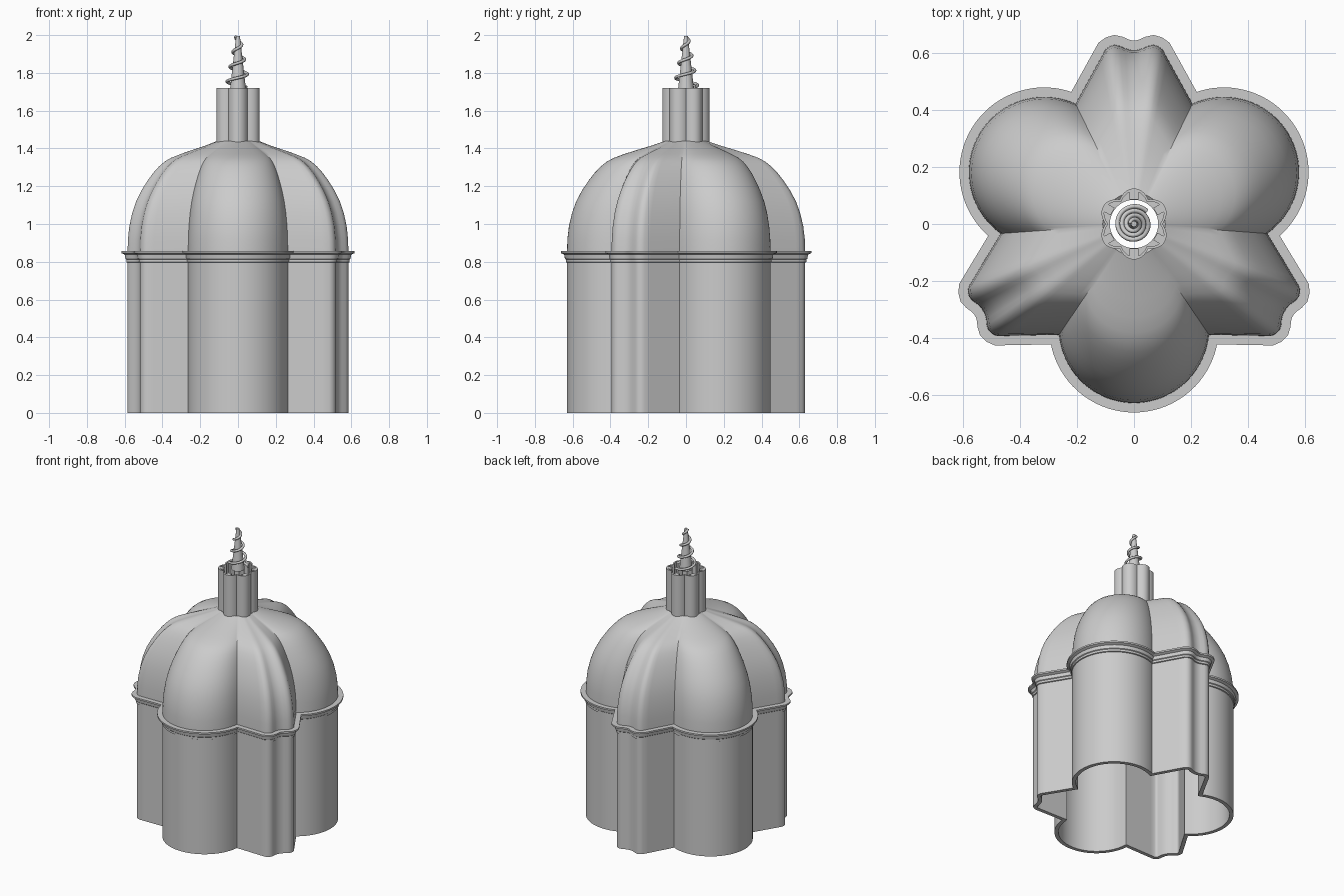
import bpy
from math import sin, cos, pi, radians, atan2, hypot

if "Cube" in bpy.data.objects:
    bpy.data.objects.remove(bpy.data.objects["Cube"], do_unlink=True)

stone = bpy.data.materials.new("pale_grey")
stone.use_nodes = True
GREY = (0.6, 0.6, 0.6, 1)
stone.diffuse_color = GREY
stone.node_tree.nodes["Principled BSDF"].inputs["Base Color"].default_value = GREY


def finish(obj, angle=32):
    obj.data.materials.append(stone)
    bpy.ops.object.select_all(action='DESELECT')
    obj.select_set(True)
    bpy.context.view_layer.objects.active = obj
    bpy.ops.object.shade_smooth_by_angle(angle=radians(angle))
    return obj


def loft(name, rings, closed=True, capped=False):
    """Skin a stack of equal rings; closed joins the last ring to the first."""
    n, m = len(rings[0]), len(rings)
    verts = [p for ring in rings for p in ring]
    faces = []
    for j in range(m if closed else m - 1):
        a, b = j * n, (j + 1) % m * n
        faces += [(a + i, a + (i + 1) % n, b + (i + 1) % n, b + i) for i in range(n)]
    if capped:
        faces += [tuple(reversed(range(n))), tuple(range((m - 1) * n, m * n))]
    mesh = bpy.data.meshes.new(name)
    mesh.from_pydata(verts, [], faces)
    obj = bpy.data.objects.new(name, mesh)
    bpy.context.collection.objects.link(obj)
    return finish(obj)


def lift(plan, z):
    return [(x, y, z) for x, y in plan]


def offset(plan, d):
    """Move a counter-clockwise outline outward by d with mitred corners."""
    out = []
    for i, (x, y) in enumerate(plan):
        (px, py), (qx, qy) = plan[i - 1], plan[(i + 1) % len(plan)]
        la, lb = hypot(x - px, y - py), hypot(qx - x, qy - y)
        ax, ay = (y - py) / la, (px - x) / la
        bx, by = (qy - y) / lb, (x - qx) / lb
        k = d / max(1 + ax * bx + ay * by, 0.5)
        out.append((x + (ax + bx) * k, y + (ay + by) * k))
    return out


def turn(p, a):
    return (p[0] * cos(a) - p[1] * sin(a), p[0] * sin(a) + p[1] * cos(a))


# Floor plan: three round lobes alternating with three scalloped arms
ARC, CENTRE, RADIUS = 40, -0.365, 0.265
lobe = []
for i in range(ARC + 1):
    a = radians(-174.6 + 169.2 * i / ARC)
    lobe.append((RADIUS * cos(a), CENTRE + RADIUS * sin(a)))
half = [(0.615, -0.1), (0.626, -0.085), (0.631, -0.068), (0.627, -0.05),
        (0.618, -0.03), (0.613, -0.012)]
tip = half + [(u, -v) for u, v in reversed(half)]
arm = [turn(p, -pi / 6) for p in tip]


def between(p, q, n=6):
    return [(p[0] + (q[0] - p[0]) * i / n, p[1] + (q[1] - p[1]) * i / n) for i in range(1, n)]


next_lobe = turn(lobe[0], 2 * pi / 3)
third = lobe + between(lobe[-1], arm[0]) + arm + between(arm[-1], next_lobe)
plan = [turn(p, k * 2 * pi / 3) for k in range(3) for p in third]
inner = offset(plan, -0.025)

# Drum walls, open below
loft("drum_wall", [lift(plan, 0), lift(plan, 0.84), lift(inner, 0.84), lift(inner, 0)])

# Stepped cornice
steps = [(0, 0.795), (0.006, 0.798), (0.006, 0.812), (0.011, 0.816), (0.015, 0.838),
         (0.033, 0.846), (0.033, 0.857), (-0.02, 0.857), (-0.02, 0.795)]
loft("cornice", [lift(offset(plan, d), z) for d, z in steps])


# Dome shell: the plan draws in to a round opening
def shrink(outline, t, z, neck):
    ring = []
    for x, y in outline:
        r = hypot(x, y)
        s = 1 - t + t * neck / r
        ring.append((x * s, y * s, z))
    return ring


curve = [(0.85, 0), (0.92, 0.004), (0.99, 0.02), (1.06, 0.052), (1.12, 0.094),
         (1.18, 0.155), (1.23, 0.22), (1.27, 0.28), (1.305, 0.345), (1.33, 0.405),
         (1.35, 0.475), (1.37, 0.58), (1.39, 0.7), (1.415, 0.86), (1.44, 1)]
dome = [shrink(plan, t, z, 0.11) for z, t in curve]
dome += [shrink(inner, t, z - 0.02 * t, 0.085) for z, t in reversed(curve)]
loft("dome_shell", dome)


# Lantern: six-lobed open tube with inner posts
def lobed(r, bulge=0.025, n=96):
    return [turn((r + bulge * abs(sin(3 * a)), 0), a) for a in (2 * pi * i / n for i in range(n))]


loft("lantern_wall", [lift(lobed(0.1), 1.425), lift(lobed(0.1), 1.72), lift(lobed(0.09), 1.72),
                      lift(lobed(0.09), 1.45), lift(lobed(0.085, 0), 1.45),
                      lift(lobed(0.085, 0), 1.425)])
for k in range(6):
    a = pi / 6 + k * pi / 3
    bpy.ops.mesh.primitive_cube_add(size=1, location=(0.102 * cos(a), 0.102 * sin(a), 1.583),
                                    rotation=(0, 0, a))
    post = bpy.context.object
    post.name = f"lantern_post_{k + 1}"
    post.scale = (0.03, 0.03, 0.27)
    finish(post)

# Spire cone
loft("spire_core", [lift(lobed(r, 0, 24), z) for r, z in ((0.042, 1.715), (0.01, 1.995))],
     closed=False, capped=True)

# Spiral rail climbing the spire
TURNS, STEPS = 3.4, 130
path = bpy.data.curves.new("spire_spiral", 'CURVE')
path.dimensions = '3D'
path.bevel_depth = 0.008
path.bevel_resolution = 2
path.use_fill_caps = True
line = path.splines.new('POLY')
line.points.add(STEPS)
for i, p in enumerate(line.points):
    f = i / STEPS
    x, y = turn((0.064 - 0.052 * f, 0), radians(45) + TURNS * 2 * pi * f)
    p.co = (x, y, 1.725 + 0.267 * f, 1)
spiral = bpy.data.objects.new("spire_spiral", path)
bpy.context.collection.objects.link(spiral)
path.materials.append(stone)
